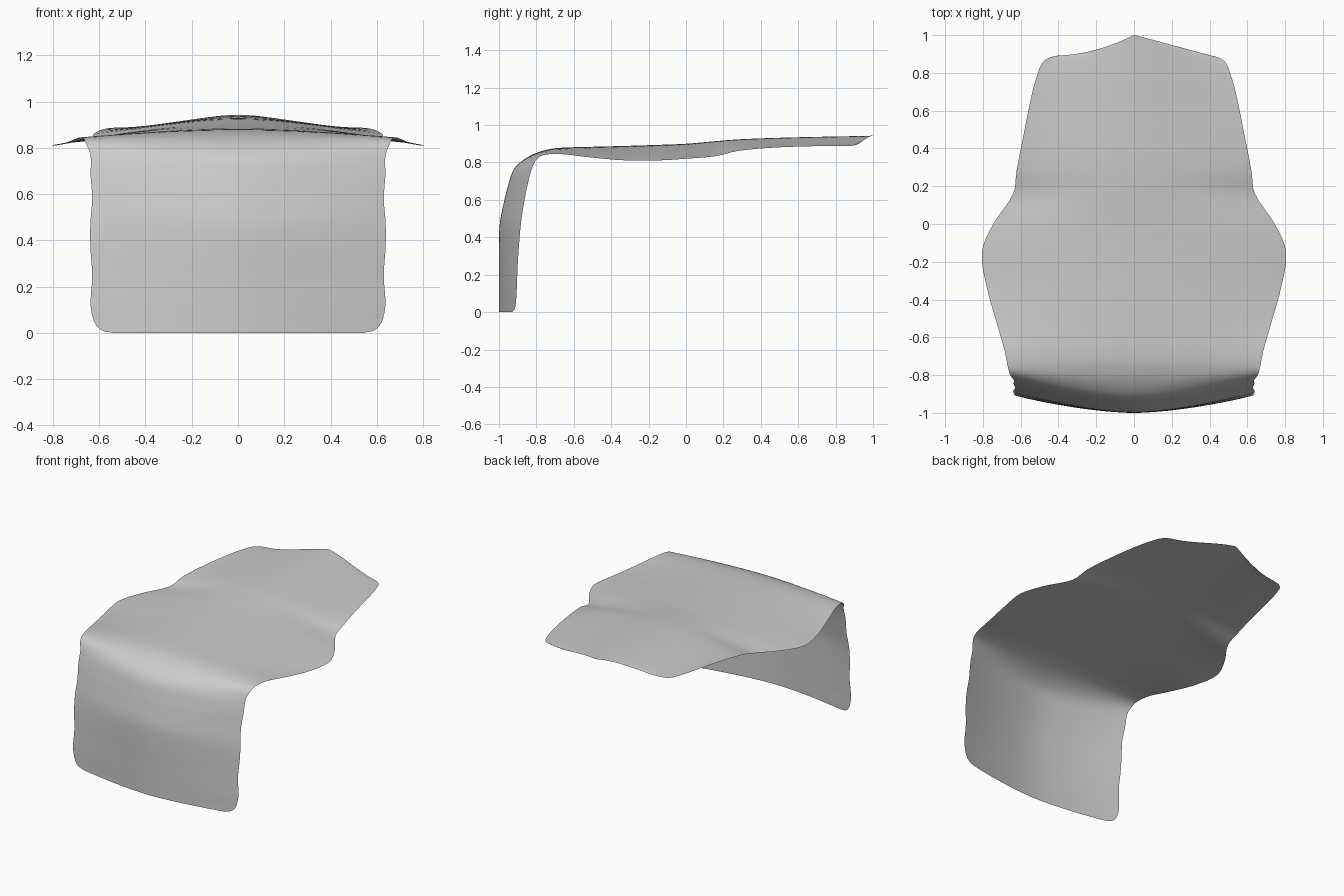
import bpy
from mathutils import Vector

# Stations along the sheet: centre y, centre z, edge y, edge z, half width
STATIONS = [
    (-1.0, 0.0, -0.93, 0.0, 0.54), (-1.0, 0.012, -0.918, 0.012, 0.59),
    (-1.0, 0.045, -0.91, 0.045, 0.62), (-1.0, 0.12, -0.905, 0.12, 0.637),
    (-1.0, 0.25, -0.90, 0.25, 0.63), (-1.0, 0.37, -0.892, 0.37, 0.638),
    (-0.995, 0.48, -0.882, 0.48, 0.638), (-0.975, 0.58, -0.867, 0.58, 0.63),
    (-0.95, 0.68, -0.847, 0.68, 0.637), (-0.92, 0.765, -0.825, 0.765, 0.637),
    (-0.86, 0.82, -0.80, 0.815, 0.655), (-0.79, 0.855, -0.76, 0.84, 0.667),
    (-0.70, 0.876, -0.67, 0.845, 0.685), (-0.53, 0.883, -0.52, 0.828, 0.728),
    (-0.34, 0.888, -0.34, 0.812, 0.778), (-0.15, 0.894, -0.15, 0.811, 0.806),
    (0.0, 0.90, 0.0, 0.82, 0.745), (0.16, 0.914, 0.16, 0.834, 0.64),
    (0.29, 0.924, 0.28, 0.862, 0.622), (0.50, 0.932, 0.48, 0.88, 0.583),
    (0.75, 0.938, 0.69, 0.887, 0.54), (0.92, 0.941, 0.82, 0.888, 0.502),
    (0.97, 0.942, 0.86, 0.888, 0.48), (0.99, 0.943, 0.882, 0.889, 0.445),
    (1.0, 0.943, 0.892, 0.891, 0.40),
]
SUB, COLS = 4, 48


def spline(rows, sub):
    """Smooth interpolation through the stations."""
    pts = [Vector(r) for r in rows]
    pts = [2 * pts[0] - pts[1]] + pts + [2 * pts[-1] - pts[-2]]
    out = []
    for i in range(1, len(pts) - 2):
        a, b, c, d = pts[i - 1:i + 3]
        # chord-aware tangents avoid overshoot where spacing changes
        l0, l1, l2 = (b - a).length, (c - b).length, (d - c).length
        m1 = (c - a) * (l1 / (l0 + l1))
        m2 = (d - b) * (l1 / (l1 + l2))
        for k in range(sub):
            t = k / sub
            out.append(b * (2*t**3 - 3*t**2 + 1) + m1 * (t**3 - 2*t**2 + t)
                       + c * (3*t**2 - 2*t**3) + m2 * (t**3 - t**2))
    out.append(pts[-2])
    return out


verts, faces = [], []
rows = spline(STATIONS, SUB)
for yc, zc, ye, ze, w in rows:
    back = min(max((yc - 0.0) / 0.6, 0), 1)
    for j in range(COLS + 1):
        s = 2 * j / COLS - 1
        a = abs(s)
        # rounded at the front, a soft central ridge at the back
        fy = a ** (1.65 - 0.6 * back)
        bell = a * a * (3 - 2 * a)
        fz = (1 - back) * a ** 1.9 + back * bell
        y = yc + (ye - yc) * fy
        if s < 0:  # back left edge dips slightly
            y -= 0.10 * max((yc - 0.7) / 0.3, 0) * a * (1 - a)
        verts.append((w * s, y, max(zc + (ze - zc) * fz, 0)))
n = COLS + 1
for i in range(len(rows) - 1):
    for j in range(COLS):
        k = i * n + j
        faces.append((k, k + 1, k + n + 1, k + n))

# Single bent sheet: front drop, rounded shoulder, winged top
mesh = bpy.data.meshes.new("curved_panel")
mesh.from_pydata(verts, [], faces)
mesh.update()
mesh.shade_smooth()
panel = bpy.data.objects.new("curved_panel", mesh)
bpy.context.collection.objects.link(panel)
